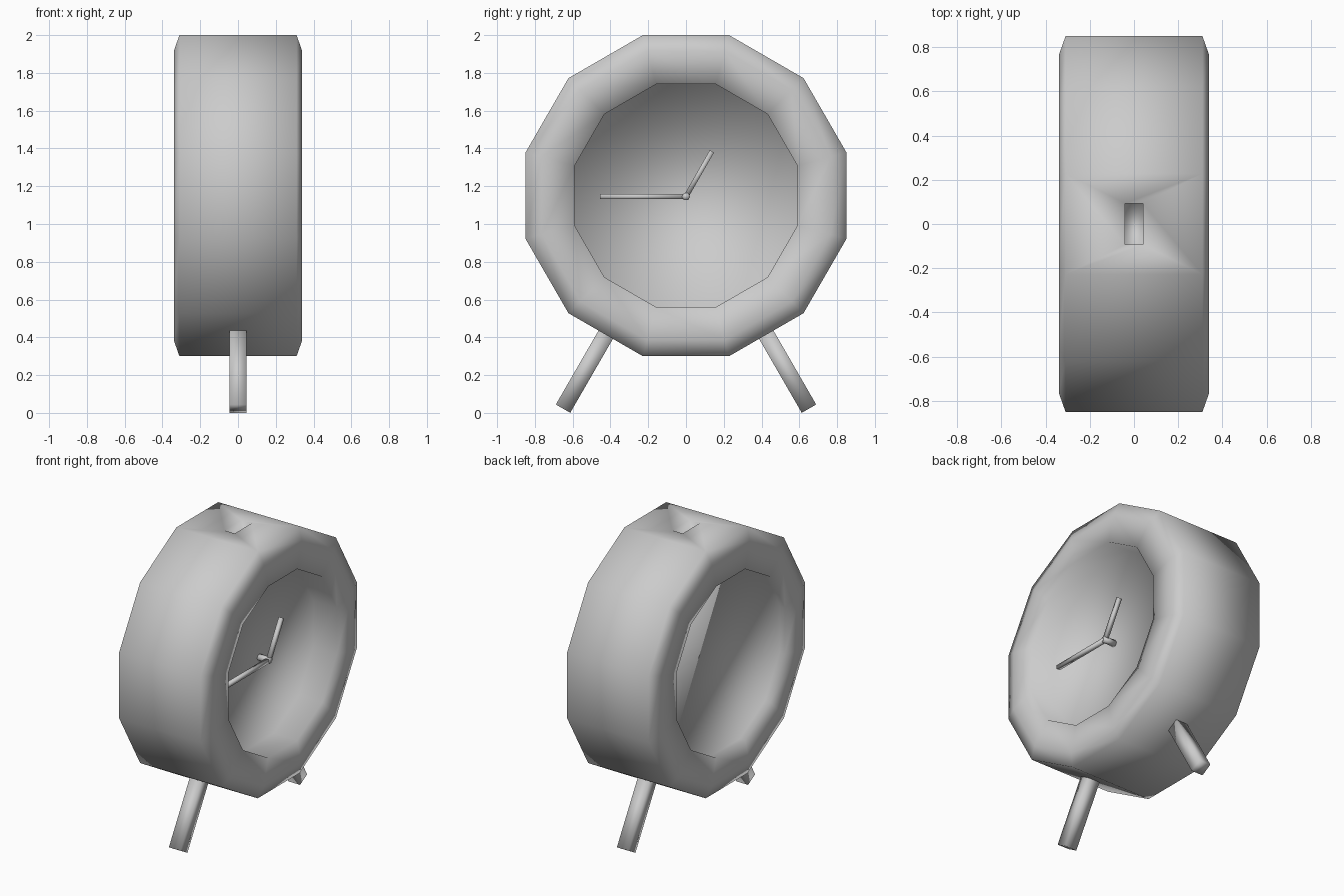
import bpy, bmesh, math
from mathutils import Matrix, Vector

if "Cube" in bpy.data.objects:
    bpy.data.objects.remove(bpy.data.objects["Cube"])

CZ = 1.15      # height of the clock's axis
SIDES = 12


def add_object(name, bm, smooth=True):
    bmesh.ops.recalc_face_normals(bm, faces=bm.faces)
    me = bpy.data.meshes.new(name)
    bm.to_mesh(me)
    bm.free()
    for p in me.polygons:
        p.use_smooth = smooth
    ob = bpy.data.objects.new(name, me)
    bpy.context.collection.objects.link(ob)
    return ob


def ring(bm, x, apothem):
    # flat-topped polygon around the x axis
    r = apothem / math.cos(math.pi / SIDES)
    angles = [(i + 0.5) * 2 * math.pi / SIDES for i in range(SIDES)]
    return [bm.verts.new((x, r * math.sin(a), CZ + r * math.cos(a))) for a in angles]


def bar(name, start, end, wx, wt):
    # square bar lying in the y-z plane; wx = width along x, wt = width across
    a, b = Vector(start), Vector(end)
    d = (b - a).normalized()
    x = Vector((1, 0, 0))
    rot = Matrix((x, d.cross(x), d)).transposed().to_4x4()
    bm = bmesh.new()
    size = Matrix.Diagonal((wx, wt, (b - a).length, 1))
    bmesh.ops.create_cube(bm, size=1, matrix=Matrix.Translation((a + b) / 2) @ rot @ size)
    return add_object(name, bm)


# Case: lathed profile with a deep dial recess on +x and a shallow one on -x
profile = [(-0.30, 0.59), (-0.34, 0.59), (-0.34, 0.765), (-0.31, 0.85),
           (0.31, 0.85), (0.34, 0.765), (0.34, 0.59), (0.16, 0.59)]
bm = bmesh.new()
rings = [ring(bm, x, a) for x, a in profile]
for r0, r1 in zip(rings, rings[1:]):
    for i in range(SIDES):
        j = (i + 1) % SIDES
        bm.faces.new((r0[i], r0[j], r1[j], r1[i]))
bm.faces.new(rings[0])
bm.faces.new(rings[-1])
bmesh.ops.recalc_face_normals(bm, faces=bm.faces)

# Slot sunk into the top facet
top = max(bm.faces, key=lambda f: (f.normal.z > 0.99) * f.calc_center_median().z)
bmesh.ops.inset_individual(bm, faces=[top], thickness=0.05)
for v in top.verts:
    v.co.x = math.copysign(0.04, v.co.x)
    v.co.y = math.copysign(0.093, v.co.y)
sunk = bmesh.ops.extrude_discrete_faces(bm, faces=[top])["faces"][0]
bmesh.ops.translate(bm, verts=sunk.verts, vec=(0, 0, -0.08))
add_object("clock_case", bm)

# Legs: perpendicular to the lower slanted facets
for side, name in ((-1, "front_leg"), (1, "back_leg")):
    d = Vector((0, side * 0.5, -math.cos(math.radians(30))))
    c = Vector((0, 0, CZ))
    bar(name, c + d * 0.84, c + d * 1.302, 0.088, 0.088)

# Hub and hands
bm = bmesh.new()
bmesh.ops.create_cone(bm, cap_ends=True, segments=6, radius1=0.022, radius2=0.022, depth=0.09,
                      matrix=Matrix.Translation((0.203, 0, 1.145)) @ Matrix.Rotation(math.pi / 2, 4, 'Y'))
add_object("hand_hub", bm)
bar("minute_hand", (0.235, 0, 1.145), (0.235, -0.455, 1.145), 0.026, 0.026)
bar("hour_hand", (0.235, 0, 1.145), (0.235, 0.137, 1.385), 0.026, 0.026)
